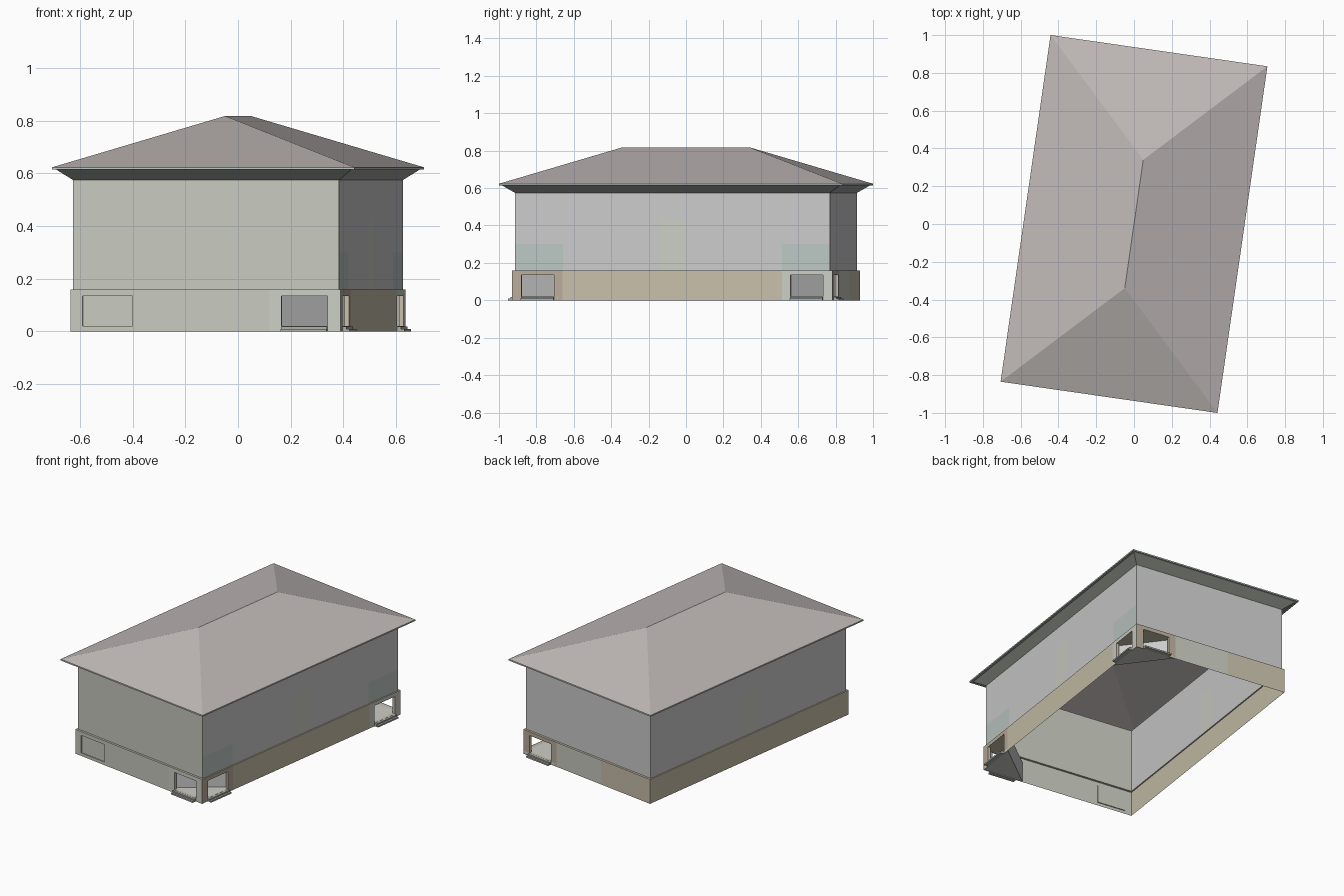
import bpy, math

if "Cube" in bpy.data.objects:
    bpy.data.objects.remove(bpy.data.objects["Cube"])

ROT = math.radians(-8.2)          # the house stands turned on its plot
BX, BY = 0.518, 0.865             # half size of the base
UX, UY = 0.51, 0.851              # half size of the upper walls
EX, EY = 0.58, 0.927              # half size of the eaves
Z0, Z1 = 0.02, 0.135              # bottom and top of porch openings
LEG = 0.272                       # porch length along each wall
IN, OUT = 0.05, 0.227             # opening edges, measured from the corner

COLORS = {
    "roof": (0.52, 0.48, 0.47), "grey": (0.70, 0.70, 0.70),
    "green": (0.57, 0.58, 0.51), "tan": (0.57, 0.52, 0.40),
    "brown": (0.48, 0.41, 0.32), "teal": (0.50, 0.57, 0.54),
    "soffit": (0.36, 0.38, 0.34), "step": (0.42, 0.43, 0.40),
    "pale_green": (0.60, 0.62, 0.56),
}
MATS = {}
for key, c in COLORS.items():
    MATS[key] = bpy.data.materials.new(key)
    MATS[key].diffuse_color = (*c, 1)


def mesh(name, verts, faces, colors):
    """Make an object; colors is one name or one name per face."""
    me = bpy.data.meshes.new(name)
    me.from_pydata(verts, [], faces)
    if isinstance(colors, str):
        colors = [colors] * len(faces)
    used = sorted(set(colors))
    for k in used:
        me.materials.append(MATS[k])
    for p, k in zip(me.polygons, colors):
        p.material_index = used.index(k)
    ob = bpy.data.objects.new(name, me)
    ob.rotation_euler.z = ROT
    bpy.context.collection.objects.link(ob)
    return ob


def wall(name, center, d, us, zs, pick):
    """Gridded wall sheet; pick(u, z) gives the cell colour or None for a hole."""
    verts = [(center[0] + d[0] * u, center[1] + d[1] * u, z) for z in zs for u in us]
    n, faces, cols = len(us), [], []
    for j in range(len(zs) - 1):
        for i in range(n - 1):
            c = pick((us[i] + us[i + 1]) / 2, (zs[j] + zs[j + 1]) / 2)
            if c:
                a = j * n + i
                faces.append((a, a + 1, a + n + 1, a + n))
                cols.append(c)
    return mesh(name, verts, faces, cols)


def bands(name, loops, color):
    """Rectangular rings joined from one to the next."""
    verts = [(sx * x, sy * y, z) for x, y, z in loops
             for sx, sy in ((-1, -1), (1, -1), (1, 1), (-1, 1))]
    faces = [(4 * k + i, 4 * k + (i + 1) % 4, 4 * k + 4 + (i + 1) % 4, 4 * k + 4 + i)
             for k in range(len(loops) - 1) for i in range(4)]
    return mesh(name, verts, faces, color)


def prism(name, pts, z0, z1, color):
    area = sum(a[0] * b[1] - b[0] * a[1] for a, b in zip(pts, pts[1:] + pts[:1]))
    if area < 0:
        pts = pts[::-1]
    n = len(pts)
    verts = [(x, y, z) for z in (z0, z1) for x, y in pts]
    faces = [tuple(range(n))[::-1], tuple(range(n, 2 * n))]
    faces += [(i, (i + 1) % n, n + (i + 1) % n, n + i) for i in range(n)]
    return mesh(name, verts, faces, color)


def reveal(name, center, d, u0, u1, z0, z1, depth, color, back=None):
    """Jambs of an opening running inward, with an optional recessed panel."""
    inward = (-d[1], d[0])
    verts = [(center[0] + d[0] * u + inward[0] * t, center[1] + d[1] * u + inward[1] * t, z)
             for t in (0, depth) for u, z in ((u0, z0), (u1, z0), (u1, z1), (u0, z1))]
    faces = [(i, (i + 1) % 4, 4 + (i + 1) % 4, 4 + i) for i in range(4)]
    cols = [color] * 4
    if back:
        faces.append((4, 5, 6, 7))
        cols.append(back)
    return mesh(name, verts, faces, cols)


FRONT, RIGHT, BACK, LEFT = (1, 0), (0, 1), (-1, 0), (0, -1)
C = {FRONT: (0, -1), RIGHT: (1, 0), BACK: (0, 1), LEFT: (-1, 0)}


def at(side, hx, hy):
    return (C[side][0] * hx, C[side][1] * hy)


# Base walls with porch openings at the two right-hand corners
def opening(u, z, a, b):
    return a < u < b and Z0 < z < Z1


ZS = [0, Z0, Z1, 0.16]
fo = (BX - OUT, BX - IN)
ro = (BY - OUT, BY - IN)
GX0, GX1 = -0.471, -0.28
wall("base_front", at(FRONT, BX, BY), FRONT,
     [-BX, GX0, GX1, BX - LEG, *fo, BX], ZS,
     lambda u, z: None if opening(u, z, *fo) or opening(u, z, GX0, GX1)
     else "pale_green" if u > BX - LEG else "green")
wall("base_right", at(RIGHT, BX, BY), RIGHT,
     [-BY, -ro[1], -ro[0], LEG - BY, BY - LEG, *ro, BY], ZS,
     lambda u, z: None if opening(abs(u), z, *ro)
     else "brown" if u < LEG - BY else "pale_green" if u > BY - LEG else "tan")
wall("base_back", at(BACK, BX, BY), BACK,
     [-BX, -fo[1], -fo[0], LEG - BX, 0.118, BX], ZS,
     lambda u, z: None if opening(-u, z, *fo)
     else "brown" if u < LEG - BX else "green" if u < 0.118 else "tan")
wall("base_left", at(LEFT, BX, BY), LEFT, [-BY, BY], [0, 0.16], lambda u, z: "tan")
reveal("front_recessed_panel", at(FRONT, BX, BY), FRONT, GX0, GX1, Z0, Z1,
       0.006, "green", "green")
bands("base_ledge", [(BX, BY, 0.16), (UX, UY, 0.16)], "tan")

# Upper walls with coloured flush panels
wall("upper_front", at(FRONT, UX, UY), FRONT, [-UX, UX], [0.16, 0.575], lambda u, z: "green")
wall("upper_back", at(BACK, UX, UY), BACK, [-UX, UX], [0.16, 0.575], lambda u, z: "grey")
for side, name in ((RIGHT, "upper_right"), (LEFT, "upper_left")):
    wall(name, at(side, UX, UY), side, [-UY, -0.592, -0.066, 0.066, 0.592, UY],
         [0.16, 0.30, 0.435, 0.575],
         lambda u, z: "pale_green" if abs(u) < 0.066 and z < 0.435
         else "teal" if side == RIGHT and abs(u) > 0.592 and z < 0.30 else "grey")

# Corner porches: triangular floor and ceiling, diagonal wall, jambs and steps
for s, end in ((-1, "front"), (1, "back")):
    a, b, c = (BX, s * (BY - LEG)), (BX - LEG, s * BY), (BX, s * BY)
    prism(end + "_porch_floor", [a, b, c], 0.004, Z0, "pale_green")
    mesh(end + "_porch_ceiling", [(*p, Z1) for p in (a, b, c)], [(0, 1, 2)], "tan")
    mesh(end + "_porch_diagonal_wall",
         [(*a, Z0), (*b, Z0), (*b, Z1), (*a, Z1)], [(0, 1, 2, 3)], "grey")
    side = FRONT if s < 0 else BACK
    e = sorted((-s * fo[0], -s * fo[1]))
    reveal(end + "_end_jambs", at(side, BX, BY), side, *e, Z0, Z1, 0.018, "tan")
    r = sorted((s * ro[0], s * ro[1]))
    reveal(end + "_side_jambs", at(RIGHT, BX, BY), RIGHT, *r, Z0, Z1, 0.018, "tan")
    for k, (out, z0, z1) in enumerate(((0.028, 0, 0.01), (0.015, 0.01, 0.019))):
        y0, y1 = s * BY, s * (BY + out)
        prism(f"{end}_end_step_{k}", [(fo[0], y0), (fo[1], y0), (fo[1], y1), (fo[0], y1)],
              z0, z1, "step")
        prism(f"{end}_side_step_{k}", [(BX, r[0]), (BX + out, r[0]), (BX + out, r[1]), (BX, r[1])],
              z0, z1, "step")

# Eaves: sloped soffit and thin fascia
bands("soffit", [(UX, UY, 0.575), (EX - 0.015, EY - 0.015, 0.614), (EX, EY, 0.614)], "soffit")
bands("fascia", [(EX, EY, 0.614), (EX, EY, 0.623)], "teal")

# Hipped roof
mesh("hip_roof",
     [(-EX, -EY, 0.623), (EX, -EY, 0.623), (EX, EY, 0.623), (-EX, EY, 0.623),
      (0, -0.343, 0.818), (0, 0.343, 0.818)],
     [(0, 1, 4), (1, 2, 5, 4), (2, 3, 5), (3, 0, 4, 5)], "roof")

for m in bpy.data.materials:
    if m.users and not m.is_grease_pencil:
        m.use_nodes = True
        m.node_tree.nodes["Principled BSDF"].inputs["Base Color"].default_value = m.diffuse_color
